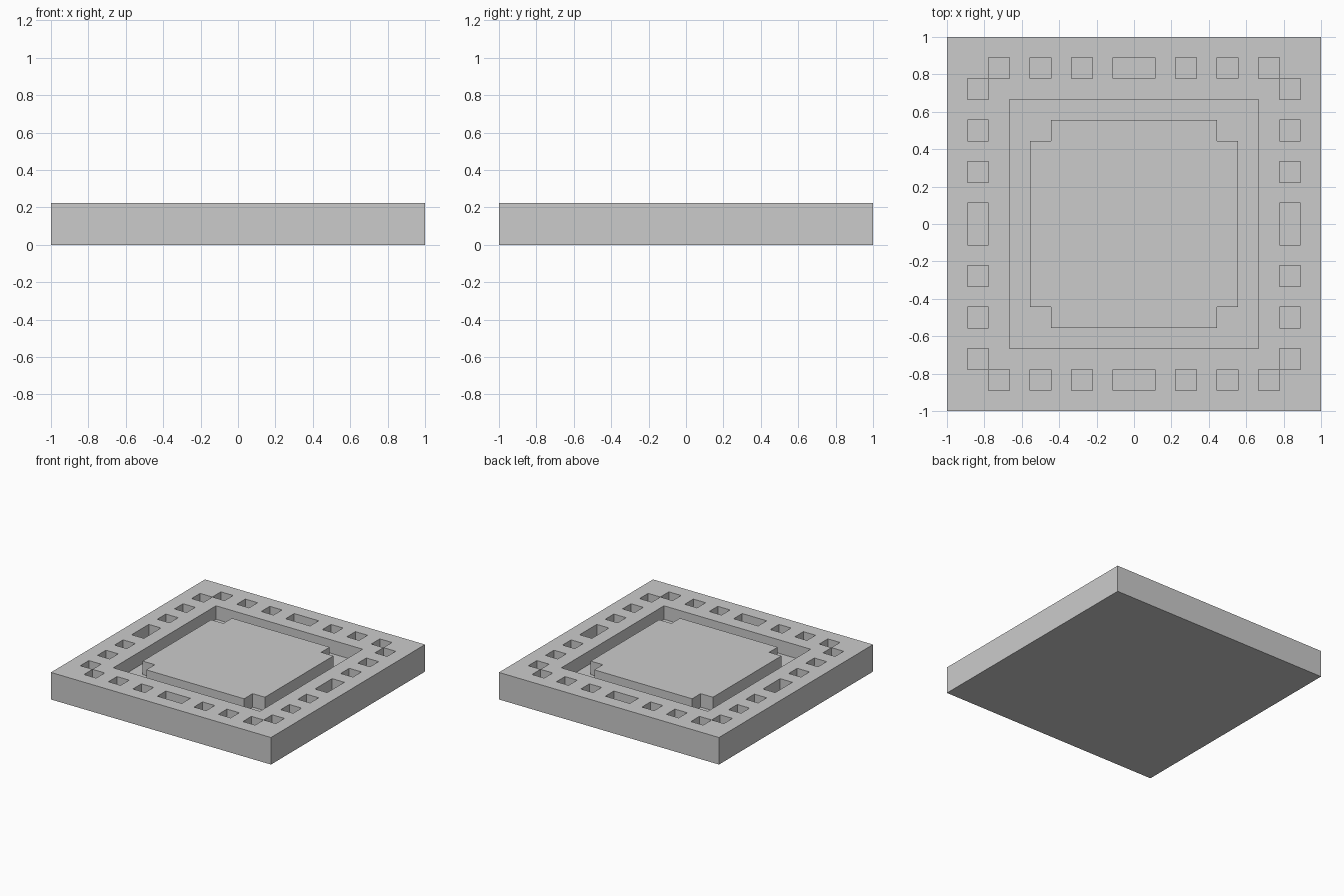
import bpy
import bmesh

cube = bpy.data.objects.get("Cube")
if cube:
    bpy.data.objects.remove(cube, do_unlink=True)

CELLS = 18                # the slab is laid out on a square grid of cells
CELL = 2 / CELLS
HEIGHT = 2 * CELL
DEPTH = CELL              # depth of every recess


def from_edge(value):
    """Number of whole cells between a coordinate and the nearest edge."""
    return int((1 - abs(value)) / CELL)


def is_recessed(face):
    centre = face.calc_center_median()
    a, b = sorted((from_edge(centre.x), from_edge(centre.y)))
    pit = a == 1 and b % 2 == 0
    channel = a == 3
    notch = a == b == 4
    return pit or channel or notch


# Stone material
stone = bpy.data.materials.new("plain_grey")
colour = (0.6, 0.6, 0.6, 1)
stone.use_nodes = True
stone.diffuse_color = colour
stone.node_tree.nodes["Principled BSDF"].inputs["Base Color"].default_value = colour

# Top surface
bm = bmesh.new()
bmesh.ops.create_grid(bm, x_segments=CELLS, y_segments=CELLS, size=1)
bmesh.ops.translate(bm, verts=bm.verts, vec=(0, 0, HEIGHT))
rim = [e for e in bm.edges if e.is_boundary]

# Outer walls and underside
walls = bmesh.ops.extrude_edge_only(bm, edges=rim)["geom"]
low_verts = [g for g in walls if isinstance(g, bmesh.types.BMVert)]
bmesh.ops.translate(bm, verts=low_verts, vec=(0, 0, -HEIGHT))
low_edges = [g for g in walls if isinstance(g, bmesh.types.BMEdge)
             and all(v in low_verts for v in g.verts)]
bmesh.ops.contextual_create(bm, geom=[e for e in low_edges if e.is_boundary])
bmesh.ops.recalc_face_normals(bm, faces=bm.faces)

# Pits around the border and the channel around the raised centre panel
recessed = [f for f in bm.faces if f.normal.z > 0.9 and is_recessed(f)]
floors = bmesh.ops.extrude_face_region(bm, geom=recessed)["geom"]
floor_verts = [g for g in floors if isinstance(g, bmesh.types.BMVert)]
bmesh.ops.translate(bm, verts=floor_verts, vec=(0, 0, -DEPTH))
leftover = [f for f in recessed if f.is_valid]
if leftover:
    bmesh.ops.delete(bm, geom=leftover, context="FACES")
bmesh.ops.recalc_face_normals(bm, faces=bm.faces)

mesh = bpy.data.meshes.new("carved_slab")
bm.to_mesh(mesh)
bm.free()
mesh.materials.append(stone)
slab = bpy.data.objects.new("carved_slab", mesh)
bpy.context.collection.objects.link(slab)
